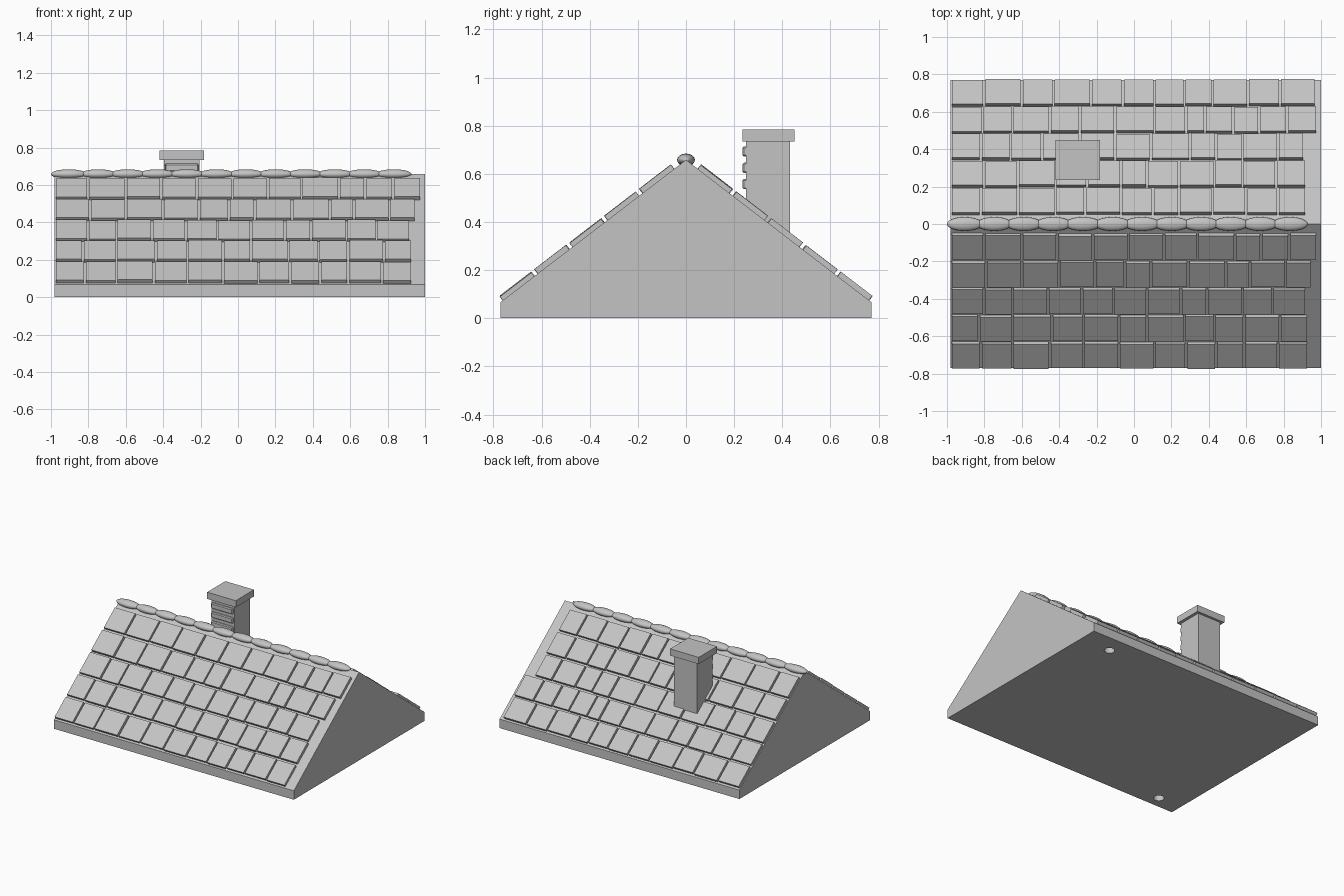
import bpy, bmesh, math, random
from mathutils import Vector

if "Cube" in bpy.data.objects:
    bpy.data.objects.remove(bpy.data.objects["Cube"])
random.seed(4)

grey = bpy.data.materials.new("stone grey")
grey.use_nodes = True
colour = (0.55, 0.55, 0.55, 1)
grey.diffuse_color = colour
grey.node_tree.nodes["Principled BSDF"].inputs["Base Color"].default_value = colour

HALF, EAVE, RIDGE = 0.77, 0.067, 0.658
LEFT, RIGHT = -0.98, 1.0
SLOPE = (RIDGE - EAVE) / HALF


def finish(name, bm):
    bmesh.ops.recalc_face_normals(bm, faces=bm.faces)
    mesh = bpy.data.meshes.new(name)
    bm.to_mesh(mesh)
    bm.free()
    mesh.materials.append(grey)
    obj = bpy.data.objects.new(name, mesh)
    bpy.context.collection.objects.link(obj)
    return obj


def add_hexahedron(bm, corners):
    """Corners run x, then y, then z, each low to high."""
    v = [bm.verts.new(c) for c in corners]
    for a, b, c, d in ((0, 1, 3, 2), (4, 5, 7, 6), (0, 1, 5, 4),
                       (2, 3, 7, 6), (0, 2, 6, 4), (1, 3, 7, 5)):
        bm.faces.new((v[a], v[b], v[c], v[d]))


def add_box(bm, xs, ys, zs):
    add_hexahedron(bm, [(x, y, z) for z in zs for y in ys for x in xs])


# Solid gabled body
bm = bmesh.new()
profile = [(-HALF, 0), (HALF, 0), (HALF, EAVE), (0, RIDGE), (-HALF, EAVE)]
end = bm.faces.new([bm.verts.new((LEFT, y, z)) for y, z in profile])
new = bmesh.ops.extrude_face_region(bm, geom=[end])["geom"]
bmesh.ops.translate(bm, vec=(RIGHT - LEFT, 0, 0),
                    verts=[g for g in new if isinstance(g, bmesh.types.BMVert)])
body = finish("roof_body", bm)

# Two round peg holes in the underside
for x, y in ((0.75, 0.635), (-0.79, -0.68)):
    bpy.ops.mesh.primitive_cylinder_add(vertices=32, radius=0.036, depth=0.12, location=(x, y, 0))
    cutter = bpy.context.object
    cutter.name = "peg_hole_cutter"
    cutter.hide_render = True
    cutter.data.materials.append(grey)
    cut = body.modifiers.new("peg hole", "BOOLEAN")
    cut.operation, cut.solver, cut.object = "DIFFERENCE", "EXACT", cutter
    bpy.context.view_layer.objects.active = body
    bpy.ops.object.modifier_apply(modifier=cut.name)
    bpy.data.objects.remove(cutter)

# Tile widths in hundredths, one line per course from ridge to eave
front_widths = ["18 20 19 19 19 19 18 20 14 15 15", "19 19 20 19 16 14 20 20 13 19 14",
                "18 15 19 18 17 18 18 14 19 16 18", "15 18 21 17 19 15 20 16 16 19 15",
                "16 17 20 18 19 19 17 16 15 18 16"]
back_widths = ["16 20 20 16 19 17 14 18 18 17 15", "18 18 20 17 18 14 17 19 15 18 16",
               "16 16 17 20 19 19 21 14 14 19 14", "17 16 20 16 19 21 17 10 15 14 15 16",
               "18 20 17 20 17 17 16 15 19 17 19"]
normal_len = math.hypot(SLOPE, 1)


def on_slope(side, x, run, height):
    out = run + height * SLOPE / normal_len
    return Vector((x, side * out, RIDGE - SLOPE * run + height / normal_len))


# Tile courses laid on both slopes
for side, label, courses in ((-1, "front", front_widths), (1, "back", back_widths)):
    for row, line in enumerate(courses):
        bm = bmesh.new()
        x = LEFT
        for width in line.split():
            stop = x + int(width) / 100
            top = 0.05 + 0.145 * row + random.uniform(-0.002, 0.002)
            thick = random.uniform(0.019, 0.024)
            add_hexahedron(bm, [on_slope(side, px, run, h) for h in (-0.004, thick)
                                for run in (top, top + 0.13)
                                for px in (x + 0.006, stop - 0.006)])
            x = stop
        finish(f"{label}_tile_course_{row + 1}", bm)

# Rounded ridge caps in a row
for i in range(12):
    bpy.ops.mesh.primitive_uv_sphere_add(segments=24, ring_count=16, radius=1,
                                         location=(-0.905 + 0.158 * i, 0, 0.658),
                                         rotation=(0, math.pi / 2, 0))
    cap = bpy.context.object
    cap.name = f"ridge_cap_{i + 1}"
    cap.scale = (0.026, 0.037, 0.095)
    cap.data.materials.append(grey)
    bpy.ops.object.shade_smooth()

# Chimney shaft and cap
bm = bmesh.new()
add_box(bm, (-0.395, -0.205), (0.25, 0.432), (0.3, 0.74))
finish("chimney_shaft", bm)
bm = bmesh.new()
add_box(bm, (-0.42, -0.183), (0.235, 0.45), (0.735, 0.785))
finish("chimney_cap", bm)

# Raised bricks on the chimney front
for i in range(3):
    z = 0.672 - 0.068 * i
    bm = bmesh.new()
    add_box(bm, (-0.39, -0.21), (0.234, 0.255), (z, z + 0.042))
    bmesh.ops.bevel(bm, geom=bm.edges[:], offset=0.006, segments=1, affect="EDGES")
    finish(f"chimney_brick_{i + 1}", bm)
